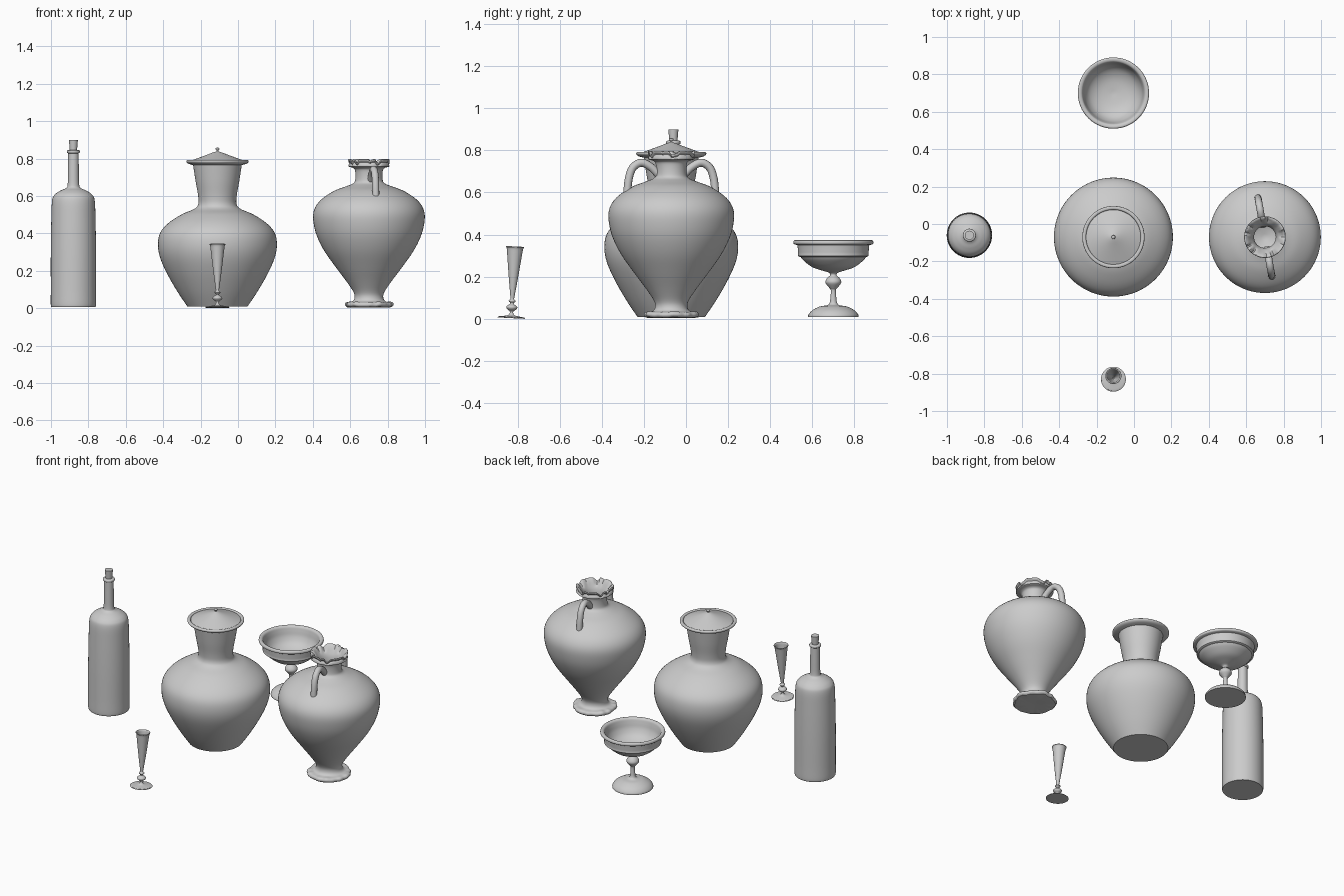
import bpy, bmesh, math
from mathutils import Vector


def smooth_profile(pts, n=5):
    """Catmull-Rom through (r, z) points; a repeated point is a sharp corner."""
    p = [Vector(q) for q in pts]
    p = [p[0]] + p + [p[-1]]
    out = [p[0]]
    for a, b, c, d in zip(p, p[1:], p[2:], p[3:]):
        if (b - c).length < 1e-6:
            continue
        for i in range(1, n + 1):
            t = i / n
            out.append(0.5 * (2 * b + (c - a) * t + (2 * a - 5 * b + 4 * c - d) * t * t
                              + (3 * b - a - 3 * c + d) * t ** 3))
    return out


def finish(ob):
    bpy.ops.object.select_all(action='DESELECT')
    ob.select_set(True)
    bpy.context.view_layer.objects.active = ob
    bpy.ops.object.shade_smooth_by_angle(angle=math.radians(35))


def lathe(name, pts, loc, seg=64, n=5, warp=None):
    """Revolve a profile around z; warp(r, a, z) may change r and z."""
    bm = bmesh.new()
    rings = []
    for q in smooth_profile(pts, n):
        ring = []
        for k in range(seg):
            a = 2 * math.pi * k / seg
            r, z = max(q.x, 0), q.y
            if warp:
                r, z = warp(r, a, z)
            ring.append(bm.verts.new((r * math.cos(a), r * math.sin(a), z)))
        rings.append(ring)
    for lo, hi in zip(rings, rings[1:]):
        for k in range(seg):
            j = (k + 1) % seg
            bm.faces.new((lo[k], lo[j], hi[j], hi[k]))
    bmesh.ops.remove_doubles(bm, verts=bm.verts, dist=1e-5)
    bmesh.ops.recalc_face_normals(bm, faces=bm.faces)
    me = bpy.data.meshes.new(name)
    bm.to_mesh(me)
    bm.free()
    ob = bpy.data.objects.new(name, me)
    bpy.context.collection.objects.link(ob)
    ob.location = loc
    finish(ob)
    return ob


def tube(name, path, radius, loc, angle):
    """Round tube along an (r, z) path, turned to the given angle."""
    cu = bpy.data.curves.new(name, 'CURVE')
    cu.dimensions = '3D'
    cu.bevel_depth = radius
    cu.bevel_resolution = 4
    cu.use_fill_caps = True
    pts = smooth_profile(path)
    sp = cu.splines.new('POLY')
    sp.points.add(len(pts) - 1)
    for s, q in zip(sp.points, pts):
        s.co = (q.x, 0, q.y, 1)
    ob = bpy.data.objects.new(name, cu)
    bpy.context.collection.objects.link(ob)
    ob.location = loc
    ob.rotation_euler.z = angle
    bpy.ops.object.select_all(action='DESELECT')
    ob.select_set(True)
    bpy.context.view_layer.objects.active = ob
    bpy.ops.object.convert(target='MESH')
    finish(bpy.context.object)


# Tall bottle and its stopper
bottle = (-0.88, -0.06, 0)
lathe("bottle", [(0, .008), (0, .008), (.115, .008), (.115, .008), (.121, .016), (.121, .1),
                 (.121, .3), (.118, .48), (.114, .575), (.10, .607), (.07, .628), (.04, .642),
                 (.031, .66), (.029, .74), (.028, .828), (.028, .828), (.034, .832),
                 (.034, .842), (.027, .846), (.027, .846), (0, .846)], bottle)
lathe("stopper", [(0, .84), (0, .84), (.019, .84), (.019, .84), (.024, .899), (.024, .899),
                  (0, .899)], bottle, 32, 1)

# Large round vase with lid
vase = (-0.11, -0.07, 0)
lathe("vase_body", [(0, .008), (0, .008), (.16, .008), (.16, .008), (.215, .09), (.272, .19),
                    (.308, .275), (.318, .345), (.305, .405), (.262, .455), (.19, .502),
                    (.125, .53), (.103, .555), (.103, .60), (.117, .68), (.13, .765),
                    (.13, .765), (.155, .772), (.166, .782), (.163, .791), (.15, .791),
                    (.145, .78), (.145, .78), (0, .78)], vase, 80)
lathe("vase_lid", [(.146, .782), (.146, .787), (.146, .787), (.07, .815), (.025, .832),
                   (.007, .838), (.005, .843), (.010, .849), (.009, .856), (0, .859)], vase, 64, 4)

# Two-handled jar with a worn rim and foot
def worn(r, a, z):
    w = math.sin(5 * a + 1) + .7 * math.sin(11 * a) + .5 * math.sin(17 * a + 2)
    if z > .755 and r > .07:
        z -= max(0, w) * .012 * min(1, (z - .755) / .03)
    if z < .035 and r > .1:
        r += .003 * w
        z += .002 * max(0, w)
    return r, z

jar = (.70, -.07, 0)
lathe("jar_body", [(0, .006), (0, .006), (.105, .004), (.122, .008), (.128, .018), (.12, .03),
                   (.09, .036), (.077, .055), (.082, .085), (.118, .14), (.178, .22),
                   (.238, .305), (.278, .385), (.296, .455), (.297, .51), (.278, .555),
                   (.24, .593), (.18, .63), (.12, .652), (.083, .668), (.073, .69),
                   (.074, .735), (.085, .75), (.108, .757), (.107, .772), (.102, .78),
                   (.111, .79), (.108, .797), (.095, .79), (.078, .765), (.062, .73),
                   (.062, .68), (.11, .63), (.23, .57), (.28, .48), (.22, .31), (.1, .15),
                   (0, .11)], jar, 80, 4, worn)
for side, turn in (("front", 280), ("back", 100)):
    tube("jar_handle_" + side, [(.062, .685), (.10, .722), (.145, .741), (.185, .718),
                                (.205, .665), (.213, .59)], .019, jar, math.radians(turn))

# Wide footed cup at the back
lathe("footed_cup", [(0, .008), (0, .008), (.12, .008), (.12, .008), (.118, .02), (.10, .04),
                     (.065, .058), (.03, .064), (.018, .075), (.014, .10), (.012, .135),
                     (.018, .145), (.035, .166), (.037, .18), (.028, .195), (.015, .207),
                     (.022, .219), (.05, .228), (.10, .245), (.14, .275), (.155, .293),
                     (.155, .293), (.167, .298), (.167, .31), (.167, .31), (.17, .345),
                     (.172, .35), (.172, .35), (.188, .355), (.19, .365), (.184, .373),
                     (.168, .368), (.16, .345), (.15, .31), (.125, .275), (.075, .25),
                     (0, .24)], (-.11, .70, 0), 64, 4)

# Small slender flute at the front, leaning slightly back
flute = lathe("flute", [(0, 0), (0, 0), (.062, 0), (.063, .003), (.058, .006), (.02, .012),
                        (.009, .022), (.009, .032), (.022, .043), (.026, .052), (.02, .06),
                        (.009, .067), (.009, .073), (.016, .079), (.015, .085), (.009, .091),
                        (.011, .11), (.023, .2), (.035, .3), (.039, .33), (.043, .337),
                        (.041, .341), (.035, .334), (.031, .3), (.019, .2), (.007, .12),
                        (0, .115)], (-.11, -.83, .003), 48, 4)
flute.rotation_euler.x = math.radians(-3)
